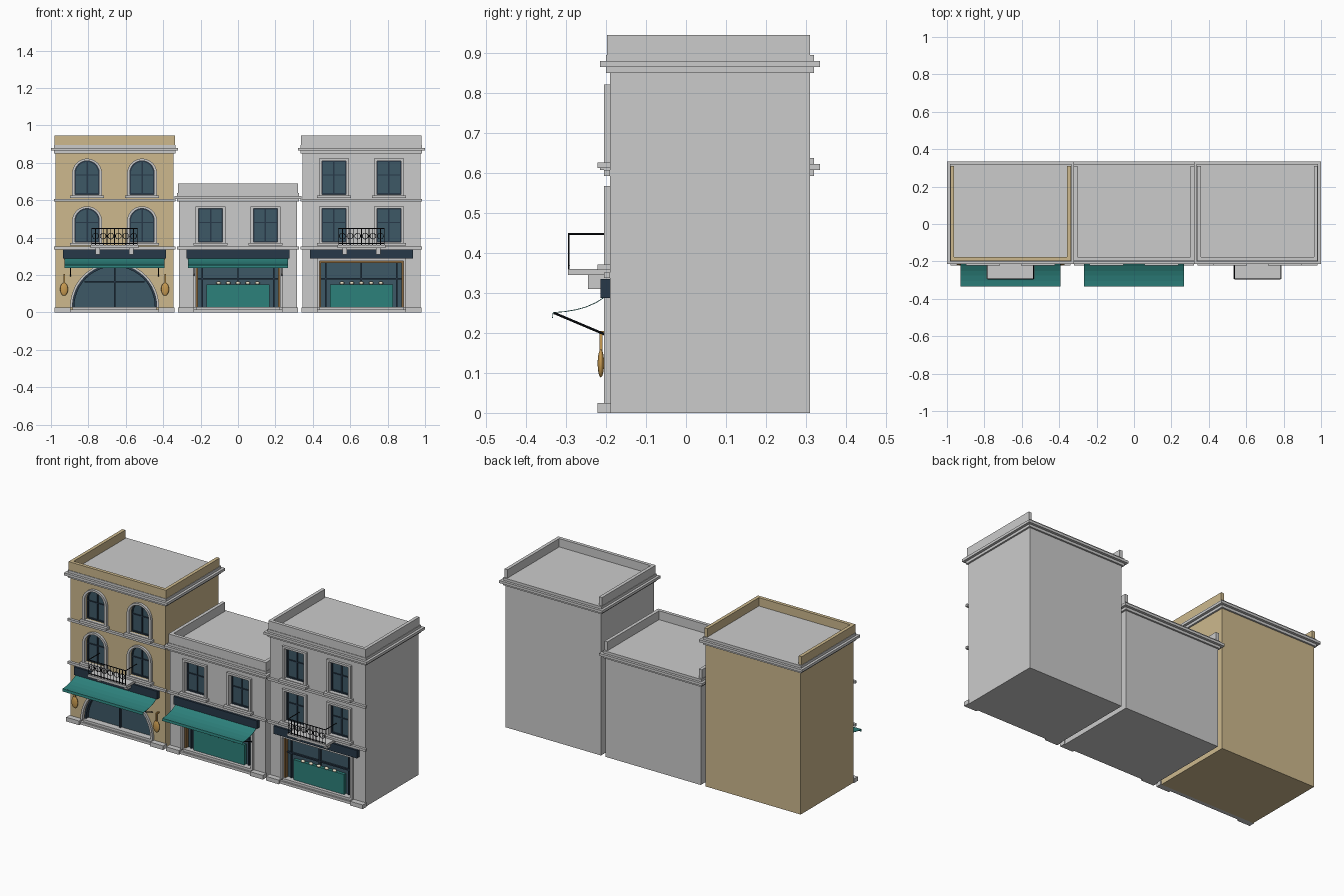
import bpy, bmesh, math
from mathutils import Vector, Matrix

if "Cube" in bpy.data.objects:
    bpy.data.objects.remove(bpy.data.objects["Cube"])


def mat(name, *srgb):
    m = bpy.data.materials.new(name)
    m.diffuse_color = [c ** 2.2 for c in srgb] + [1]
    m.use_nodes = True
    m.node_tree.nodes["Principled BSDF"].inputs["Base Color"].default_value = m.diffuse_color
    return m


TAN = mat("tan_plaster", .80, .72, .55)
GLASS = mat("dark_glass", .25, .35, .40)
NAVY = mat("navy_paint", .17, .23, .29)
TEAL = mat("teal_cloth", .19, .50, .48)
GOLD = mat("brass", .78, .60, .32)
IRON = mat("black_iron", .10, .11, .13)
WOOD = mat("wood", .52, .40, .25)
CREAM = mat("cream", .90, .86, .76)

FRONT, BACK = -0.19, 0.31   # wall planes
GLASS_Y = -0.17             # bottom of the window recesses


def finish(name, bm, m=None, smooth=False):
    bmesh.ops.recalc_face_normals(bm, faces=bm.faces[:])
    me = bpy.data.meshes.new(name)
    bm.to_mesh(me)
    bm.free()
    if m:
        me.materials.append(m)
    if smooth:
        for p in me.polygons:
            p.use_smooth = True
    ob = bpy.data.objects.new(name, me)
    bpy.context.collection.objects.link(ob)
    return ob


def add_box(bm, x0, x1, y0, y1, z0, z1):
    mx = Matrix.Translation(((x0 + x1) / 2, (y0 + y1) / 2, (z0 + z1) / 2))
    bmesh.ops.create_cube(bm, size=1, matrix=mx @ Matrix.Diagonal((x1 - x0, y1 - y0, z1 - z0, 1)))


def boxes(name, dims, m=None):
    bm = bmesh.new()
    for d in dims:
        add_box(bm, *d)
    return finish(name, bm, m)


def add_rod(bm, a, b, r=0.003):
    a, b = Vector(a), Vector(b)
    rot = (b - a).to_track_quat('Z', 'Y').to_matrix().to_4x4()
    bmesh.ops.create_cone(bm, cap_ends=True, segments=8, radius1=r, radius2=r, depth=(b - a).length,
                          matrix=Matrix.Translation((a + b) / 2) @ rot)


def add_prism(bm, pts, y0, y1):
    f = bm.faces.new([bm.verts.new((x, y0, z)) for x, z in pts])
    r = bmesh.ops.extrude_face_region(bm, geom=[f])
    bmesh.ops.translate(bm, vec=(0, y1 - y0, 0), verts=[v for v in r["geom"] if isinstance(v, bmesh.types.BMVert)])


def outline(cx, z0, z1, half, arched):
    # opening outline: rectangle or round-headed
    if not arched:
        return [(cx + half, z0), (cx + half, z1), (cx - half, z1), (cx - half, z0)]
    n = 24
    arc = [(cx + half * math.cos(math.pi * i / n), z1 - half + half * math.sin(math.pi * i / n)) for i in range(n + 1)]
    return [(cx + half, z0)] + arc + [(cx - half, z0)]


def surround(name, outer, inner, y0, y1, m=None):
    # band between two outlines, open at the bottom
    bm = bmesh.new()
    rows = [[bm.verts.new((x, y, z)) for x, z in p]
            for p, y in ((outer, y0), (outer, y1), (inner, y1), (inner, y0))]
    for k in range(4):
        a, b = rows[k], rows[(k + 1) % 4]
        for i in range(len(a) - 1):
            bm.faces.new((a[i], a[i + 1], b[i + 1], b[i]))
    for i in (0, -1):
        bm.faces.new([r[i] for r in rows])
    return finish(name, bm, m)


def window(tag, cutter, cx, z0, arched):
    z1, h = z0 + 0.18, 0.065
    inner = outline(cx, z0, z1, h, arched)
    add_prism(cutter, inner, -0.25, GLASS_Y)
    bm = bmesh.new()
    add_prism(bm, inner, GLASS_Y - 0.002, GLASS_Y + 0.003)
    finish(tag + "_glass", bm, GLASS)
    surround(tag + "_surround", outline(cx, z0, z1 + 0.012, h + 0.015, arched), inner, -0.205, FRONT)
    surround(tag + "_sash", inner, outline(cx, z0, z1 - 0.006, h - 0.006, arched), -0.18, GLASS_Y, NAVY)
    zt = z0 + 0.105
    boxes(tag + "_muntins", [(cx - .004, cx + .004, -.178, GLASS_Y, z0, z1 - .004),
                             (cx - h, cx + h, -.178, GLASS_Y, zt - .003, zt + .003),
                             (cx - h, cx + h, -.18, GLASS_Y, z0, z0 + .007)], NAVY)
    boxes(tag + "_sill", [(cx - .09, cx + .09, -.222, FRONT, z0 - .018, z0 - .004),
                          (cx - .08, cx + .08, -.205, FRONT, z0 - .004, z0)])


def shopfront(tag, cutter, cx, arched):
    z0, z1, h = 0.025, (0.255 if arched else 0.275), 0.225
    inner = outline(cx, z0, z1, h, arched)
    add_prism(cutter, inner, -0.25, -0.16)
    bm = bmesh.new()
    add_prism(bm, inner, -0.162, -0.157)
    finish(tag + "_shop_glass", bm, GLASS)
    surround(tag + "_shop_surround", outline(cx, z0, z1 + .012, h + .013, arched), inner, -0.205, FRONT)
    surround(tag + "_shop_frame", inner, outline(cx, z0, z1 - .01, h - .01, arched), -0.185, -0.16,
             NAVY if arched else WOOD)
    bars = [(cx - .004, cx + .004, -.175, -.16, z0, z1 - .005)]
    w = 0.16 if arched else h - .01
    zt = 0.165 if arched else 0.18
    bars.append((cx - w, cx + w, -.173, -.16, zt - .004, zt + .004))
    if not arched:
        bars += [(cx + s * .19 - .004, cx + s * .19 + .004, -.172, -.16, z0, z1 - .005) for s in (-1, 1)]
    boxes(tag + "_shop_mullions", bars, NAVY)
    boxes(tag + "_shop_threshold", [(cx - h, cx + h, -.2, -.16, 0.015, 0.03)])
    if not arched:
        # display counter with a row of bowls
        boxes(tag + "_display_counter", [(cx - .168, cx + .168, -.18, -.16, .03, .15)], TEAL)
        bm = bmesh.new()
        for i in range(-2, 3):
            bmesh.ops.create_uvsphere(bm, u_segments=12, v_segments=8, radius=1, matrix=Matrix.Translation(
                (cx + i * .052, -.18, .157)) @ Matrix.Diagonal((.013, .01, .008, 1)))
        finish(tag + "_bowls", bm, CREAM, True)


def awning(tag, cx):
    prof = [(-.205, .29), (-.225, .277), (-.25, .266), (-.275, .259), (-.305, .254), (-.333, .252), (-.335, .237)]
    bm = bmesh.new()
    n = 20
    cols = [[bm.verts.new((cx - .267 + .534 * i / n, y, z)) for y, z in prof] for i in range(n + 1)]
    for a, b in zip(cols, cols[1:]):
        for j in range(len(prof) - 1):
            bm.faces.new((a[j], b[j], b[j + 1], a[j + 1]))
    ob = finish(tag + "_awning", bm, TEAL)
    mod = ob.modifiers.new("thickness", 'SOLIDIFY')
    mod.thickness = 0.002
    bm = bmesh.new()
    for s in (-1, 1):
        x = cx + s * .235
        add_rod(bm, (x, -.2, .195), (x, -.33, .25))
    finish(tag + "_awning_arms", bm, IRON)


def balcony(tag, cx):
    boxes(tag + "_balcony_slab", [(cx - .128, cx + .128, -.295, FRONT, .345, .36)])
    boxes(tag + "_balcony_brackets", [(cx + s * .09 - .012, cx + s * .09 + .012, -.245, FRONT, .31, .345)
                                      for s in (-1, 1)])
    bm = bmesh.new()
    w, y = .122, -.293
    for z in (.368, .448):
        add_rod(bm, (cx - w, y, z), (cx + w, y, z), .0025)
    for s in (-1, 1):
        add_rod(bm, (cx + s * w, y, .448), (cx + s * w, FRONT, .448), .0025)
    n = 12
    for i in range(n + 1):
        x = cx - w + 2 * w * i / n
        add_rod(bm, (x, y, .36), (x, y, .448), .002)
    # ring ornaments in alternate bays
    for i in range(1, n, 2):
        x = cx - w + 2 * w * i / n
        ring = [(x + .016 * math.cos(t * math.pi / 6), y, .408 + .016 * math.sin(t * math.pi / 6)) for t in range(13)]
        for a, b in zip(ring, ring[1:]):
            add_rod(bm, a, b, .0018)
    finish(tag + "_balcony_railing", bm, IRON)


def building(tag, cx, floors, m, arched, has_awning, has_balcony):
    eave = 0.85 if floors == 2 else 0.592
    top = 0.945 if floors == 2 else 0.69
    body = boxes(tag + "_walls", [(cx - .315, cx + .315, FRONT, BACK, 0, eave + .01)], m)
    cutter = bmesh.new()
    for f in range(floors):
        for s in (-1, 1):
            window(f"{tag}_window_{f}_{'left' if s < 0 else 'right'}", cutter, cx + s * .147, .375 + f * .255, arched)
    shopfront(tag, cutter, cx, arched)
    cut = finish("cutter", cutter)
    cut.hide_render = True
    mod = body.modifiers.new("openings", 'BOOLEAN')
    mod.object, mod.operation, mod.solver = cut, 'DIFFERENCE', 'EXACT'
    bpy.context.view_layer.objects.active = body
    bpy.ops.object.modifier_apply(modifier=mod.name)
    bpy.data.objects.remove(cut)
    # stepped cornice, whose top is the roof
    boxes(tag + "_cornice_roof", [(cx - .315 - e, cx + .315 + e, FRONT - e, BACK + e, eave + i * .015,
                                   eave + (i + 1) * .015) for i, e in enumerate((.01, .025, .01))])
    # parapet on three sides, open at the back
    z = eave + .045
    boxes(tag + "_parapet", [(cx - .322, cx + .322, -.197, -.177, z, top),
                             (cx - .322, cx - .302, -.177, BACK, z, top),
                             (cx + .302, cx + .322, -.177, BACK, z, top)], m)
    boxes(tag + "_string_courses", [(cx - .325, cx + .325, -.205, FRONT, zz, zz + .014)
                                    for zz in (.337, .593)[:floors]])
    boxes(tag + "_plinth", [(cx + min(s * .235, s * .32), cx + max(s * .235, s * .32), -.222, -.187, 0, .025)
                            for s in (-1, 1)] + [(cx - .235, cx + .235, -.21, -.187, 0, .016)])
    boxes(tag + "_sign_board", [(cx - .275, cx + .275, -.214, FRONT, .288, .335)], NAVY)
    if has_awning:
        awning(tag, cx)
    if has_balcony:
        balcony(tag, cx)


building("left", -.66, 2, TAN, True, True, True)
building("middle", 0, 1, None, False, True, False)
building("right", .66, 2, None, False, False, True)

# wall lamps beside the arched shopfront
for s, side in ((-1, "left"), (1, "right")):
    x = -.66 + s * .27
    bm = bmesh.new()
    bmesh.ops.create_uvsphere(bm, u_segments=20, v_segments=14, radius=1, matrix=Matrix.Translation(
        (x, -.213, .124)) @ Matrix.Diagonal((.021, .008, .035, 1)))
    finish(f"wall_lamp_{side}", bm, GOLD, True)
    boxes(f"wall_lamp_stem_{side}", [(x - .004, x + .004, -.217, -.209, .155, .205),
                                     (x - .004, x + .004, -.217, FRONT, .197, .205)], GOLD)
